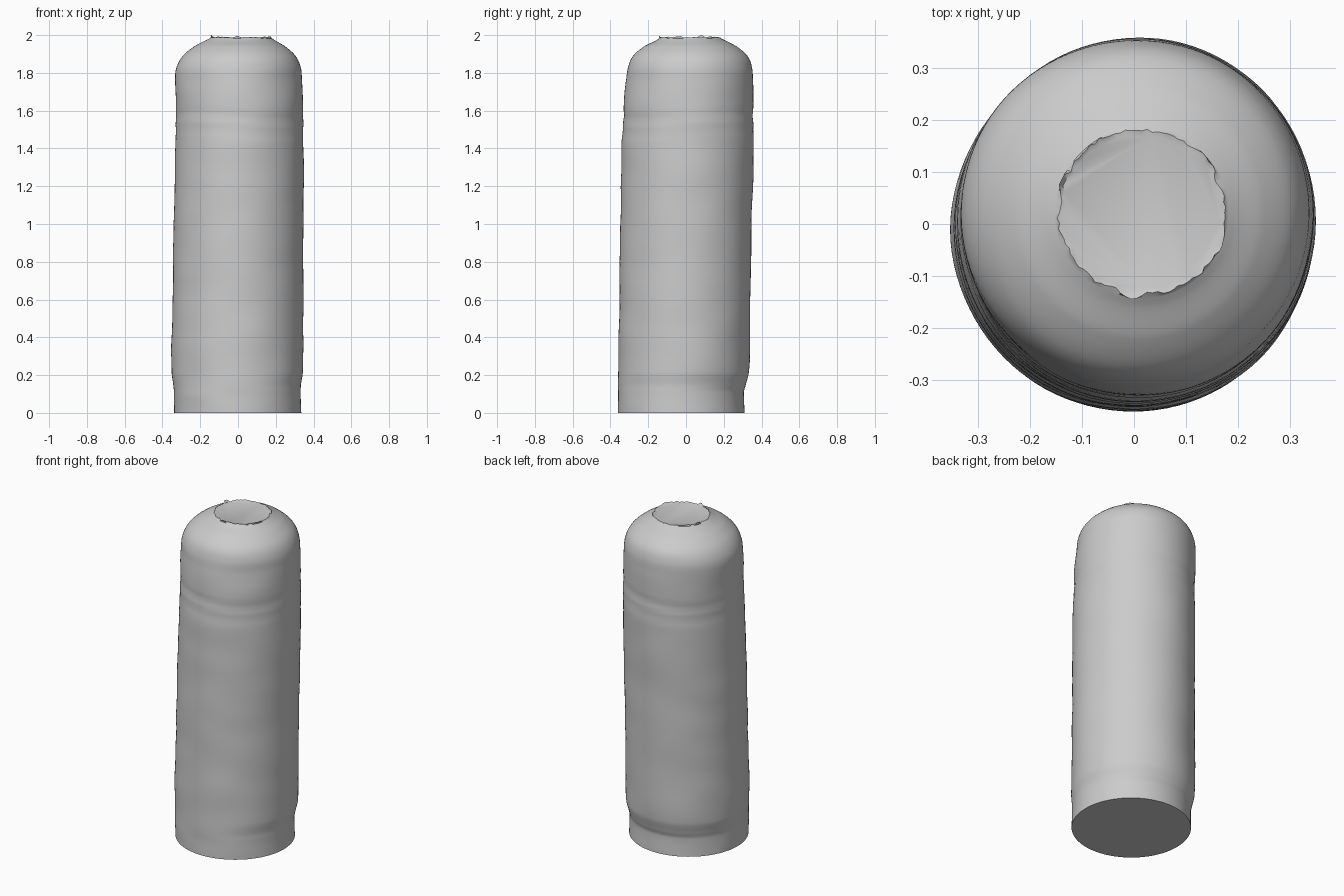
import bpy, bmesh, math, random
from mathutils import Vector, noise

if "Cube" in bpy.data.objects:
    bpy.data.objects.remove(bpy.data.objects["Cube"])

random.seed(4)
SEGS = 96
STEPS = 8

grey = bpy.data.materials.new("plain_grey")
grey.use_nodes = True
grey.diffuse_color = (0.6, 0.6, 0.6, 1)
grey.node_tree.nodes["Principled BSDF"].inputs["Base Color"].default_value = (0.6, 0.6, 0.6, 1)

# Stations up the body: height, left and right edge in x, front and back edge in y
STATIONS = [Vector(s) for s in (
    (0.00, -0.338, 0.335, -0.361, 0.310),
    (0.11, -0.338, 0.333, -0.361, 0.306),
    (0.15, -0.342, 0.334, -0.360, 0.318),
    (0.22, -0.352, 0.344, -0.358, 0.334),
    (0.60, -0.347, 0.345, -0.353, 0.340),
    (1.00, -0.341, 0.347, -0.347, 0.348),
    (1.40, -0.332, 0.347, -0.341, 0.358),
    (1.60, -0.330, 0.345, -0.331, 0.358),
    (1.76, -0.332, 0.339, -0.317, 0.356),
    (1.83, -0.325, 0.333, -0.307, 0.350),
    (1.89, -0.292, 0.305, -0.280, 0.325),
    (1.94, -0.232, 0.250, -0.222, 0.268),
    (1.97, -0.175, 0.200, -0.162, 0.212),
    (1.985, -0.146, 0.176, -0.138, 0.182))]


def smooth_stations():
    """Interpolate the stations with a spline through all of them."""
    rings = []
    for i in range(len(STATIONS) - 1):
        p1, p2 = STATIONS[i], STATIONS[i + 1]
        p0 = STATIONS[max(i - 1, 0)]
        p3 = STATIONS[min(i + 2, len(STATIONS) - 1)]
        m1 = (p2 - p0) * ((p2[0] - p1[0]) / (p2[0] - p0[0]))
        m2 = (p3 - p1) * ((p2[0] - p1[0]) / (p3[0] - p1[0]))
        for k in range(STEPS):
            t = k / STEPS
            a, b = t * t * (3 - 2 * t), t * (1 - t)
            rings.append(p1 * (1 - a) + p2 * a + m1 * b * (1 - t) - m2 * b * t)
    return rings + [STATIONS[-1]]


def wrinkle(ang, z):
    """Shallow uneven folds, with creases under the shoulder."""
    fade = min(1, z / 0.1, max(0, (1.9 - z) / 0.15))
    n = noise.noise(Vector((math.cos(ang) * 1.5, math.sin(ang) * 1.5, z * 7)))
    crease = 0
    for height, depth in ((1.57, 0.005), (1.49, 0.003)):
        level = height + 0.015 * math.sin(2 * ang)
        crease += depth * math.exp(-((z - level) / 0.02) ** 2)
    return fade * (0.004 * n - crease * (0.5 + 0.5 * abs(math.sin(ang))))


def ring_point(s, ang, push=0.0):
    z, x0, x1, y0, y1 = s
    return Vector(((x0 + x1) / 2 + ((x1 - x0) / 2 + push) * math.cos(ang),
                   (y0 + y1) / 2 + ((y1 - y0) / 2 + push) * math.sin(ang), z))


def make_object(name, rings, start_cap=False, end_cap=False):
    bm = bmesh.new()
    loops = [[bm.verts.new(p) for p in ring] for ring in rings]
    for low, high in zip(loops, loops[1:]):
        for i in range(SEGS):
            j = (i + 1) % SEGS
            bm.faces.new((low[i], low[j], high[j], high[i]))
    if start_cap:
        bm.faces.new(loops[0][::-1])
    if end_cap:
        bm.faces.new(loops[-1])
    mesh = bpy.data.meshes.new(name)
    bm.to_mesh(mesh)
    bm.free()
    mesh.materials.append(grey)
    obj = bpy.data.objects.new(name, mesh)
    bpy.context.collection.objects.link(obj)
    bpy.ops.object.select_all(action="DESELECT")
    obj.select_set(True)
    bpy.context.view_layer.objects.active = obj
    bpy.ops.object.shade_smooth_by_angle(angle=math.radians(40))
    return obj


ANGLES = [math.tau * i / SEGS for i in range(SEGS)]

# Ragged rim: small uneven teeth around the opening
rim = []
for ang in ANGLES:
    ragged = noise.noise(Vector((math.cos(ang) * 4, math.sin(ang) * 4, 3)))
    p = ring_point(STATIONS[-1], ang, 0.012 * ragged + random.uniform(-0.003, 0.003))
    p.z = 1.988 + max(0, 0.016 * ragged) + random.uniform(-0.002, 0.002)
    rim.append(p)
rim_top = max(p.z for p in rim)
for p in rim:
    p.z += (2.0 - rim_top) * (p.z - 1.985) / (rim_top - 1.985)

# Body: rounded shoulder, long wall, narrowed foot, flat underside
rings = [[ring_point(s, a, wrinkle(a, s[0])) for a in ANGLES] for s in smooth_stations()[:-1]]
make_object("body", rings + [rim], start_cap=True)

# Flat lid sunk just inside the ragged rim
centre = Vector((0.015, 0.022, 1.986))
inner = [Vector((*(centre + (p - centre) * 0.95).xy, centre.z)) for p in rim]
make_object("top_lid", [rim, inner], end_cap=True)
